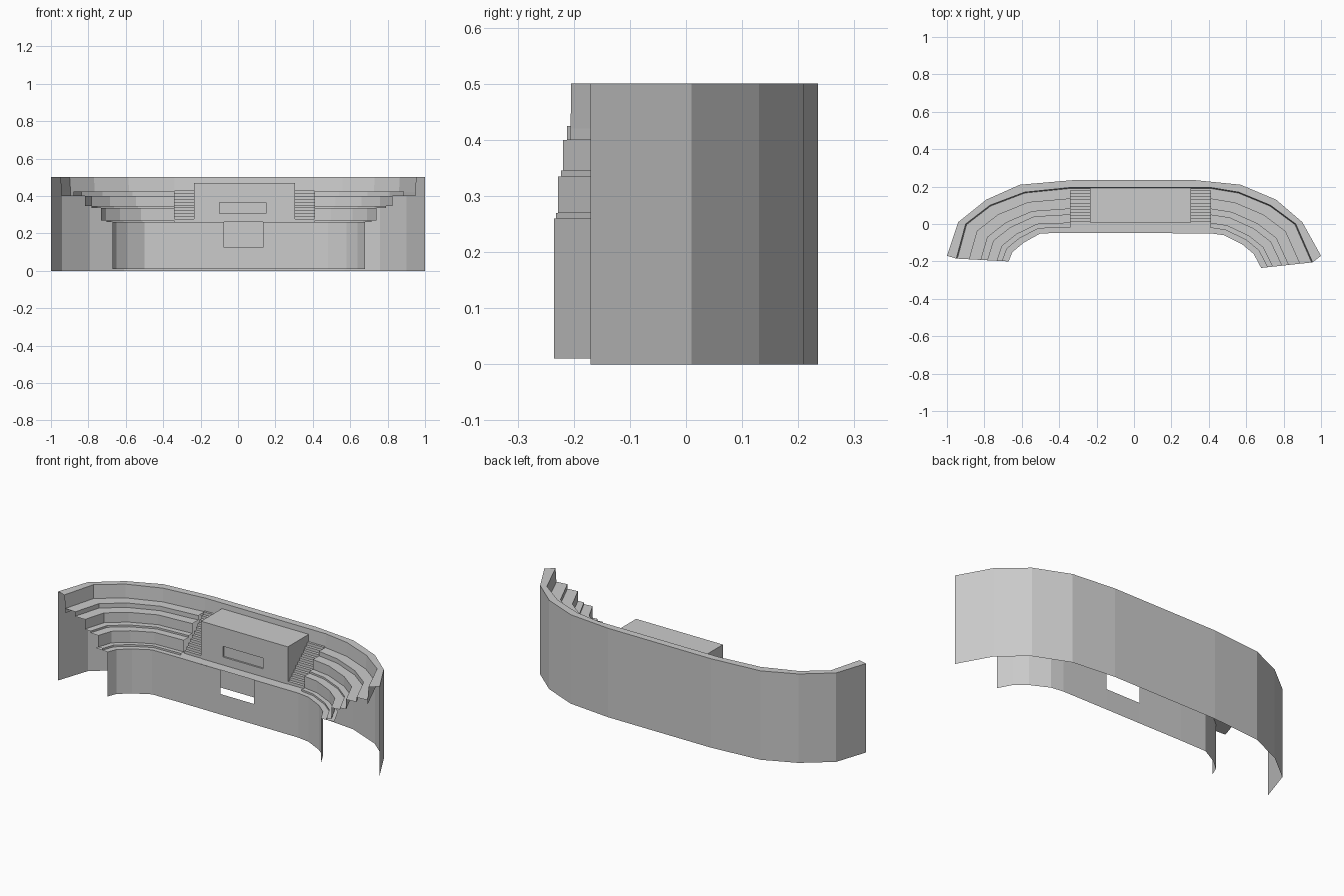
import bpy, bmesh

if "Cube" in bpy.data.objects:
    bpy.data.objects.remove(bpy.data.objects["Cube"])

# Plan curves, listed left to right with matching point counts
OUTER = [(-1, -.17), (-.94, .01), (-.79, .13), (-.61, .21), (-.32, .235),
         (.32, .235), (.57, .21), (.76, .13), (.90, .01), (1, -.17)]
RIM = [(-.95, -.185), (-.90, 0), (-.77, .10), (-.585, .17), (-.34, .195),
       (.41, .195), (.56, .17), (.73, .10), (.865, 0), (.955, -.205)]
INNER = [(-.67, -.20), (-.65, -.15), (-.59, -.10), (-.50, -.05), (-.34, -.048),
         (.41, -.05), (.48, -.06), (.58, -.11), (.64, -.16), (.68, -.235)]


def finish(name, bm):
    mesh = bpy.data.meshes.new(name)
    bm.to_mesh(mesh)
    bm.free()
    obj = bpy.data.objects.new(name, mesh)
    bpy.context.collection.objects.link(obj)
    return obj


def loft(name, rows, skip=()):
    """Join rows of points with quads, leaving out (row, column) cells."""
    bm = bmesh.new()
    grid = [[bm.verts.new(p) for p in row] for row in rows]
    for r in range(len(grid) - 1):
        for c in range(len(grid[0]) - 1):
            if (r, c) not in skip:
                bm.faces.new((grid[r][c], grid[r][c + 1],
                              grid[r + 1][c + 1], grid[r + 1][c]))
    return finish(name, bm)


def at(path, z):
    return [(x, y, z) for x, y in path]


def between(t, z, part):
    """Curve blended between the inner wall and the rim."""
    return [(a[0] + (b[0] - a[0]) * t, a[1] + (b[1] - a[1]) * t, z)
            for a, b in list(zip(INNER, RIM))[part]]


# Outer wall with its flat rim and inner parapet face
loft("outer_wall", [at(OUTER, 0), at(OUTER, .5), at(RIM, .5),
                    between(.98, .42, slice(None)), between(.98, .40, slice(None))])

# Inner wall with the central gateway opening
wall = INNER[:5] + [(-.075, -.049), (.135, -.049)] + INNER[5:]
loft("inner_wall", [at(wall, .01), at(wall, .125), at(wall, .26)], skip={(1, 5)})

# Front walkway along the top of the inner wall
loft("front_walkway", [between(t, .26, slice(None)) for t in (0, .28)])

# Seating tiers: low bench step and riser for each level
TIERS = [(.12, .26), (.12, .27), (.22, .27), (.22, .335), (.40, .335), (.40, .345),
         (.53, .345), (.53, .40), (.75, .40), (.75, .425), (.98, .425)]
for side, part in (("left", slice(0, 5)), ("right", slice(5, 10))):
    loft(side + "_tiers", [between(t, z, part) for t, z in TIERS])

# Stairs on both sides of the central block
STEPS = 11
for side, x0, x1 in (("left", -.34, -.235), ("right", .305, .41)):
    rows = []
    for i in range(STEPS):
        y0, y1 = .01 + .185 * i / STEPS, .01 + .185 * (i + 1) / STEPS
        z = .26 + .17 * (i + 1) / STEPS
        if i == 0:
            rows.append([(x0, y0, .26), (x1, y0, .26)])
        rows += [[(x0, y0, z), (x1, y0, z)], [(x0, y1, z), (x1, y1, z)]]
    loft(side + "_stairs", rows)

# Central block with a recessed front window
bm = bmesh.new()
bmesh.ops.create_cube(bm, size=1)
for v in bm.verts:
    v.co = (.035 + v.co.x * .54, .1 + v.co.y * .185, .365 + v.co.z * .21)
bm.normal_update()
front = min(bm.faces, key=lambda f: f.calc_center_median().y)
bmesh.ops.inset_individual(bm, faces=[front], thickness=.03)
for v in front.verts:
    v.co.x = .15 if v.co.x > .035 else -.10
    v.co.z = .365 if v.co.z > .365 else .305
bm.normal_update()
bmesh.ops.inset_individual(bm, faces=[front], thickness=0, depth=-.01)
finish("central_block", bm)
